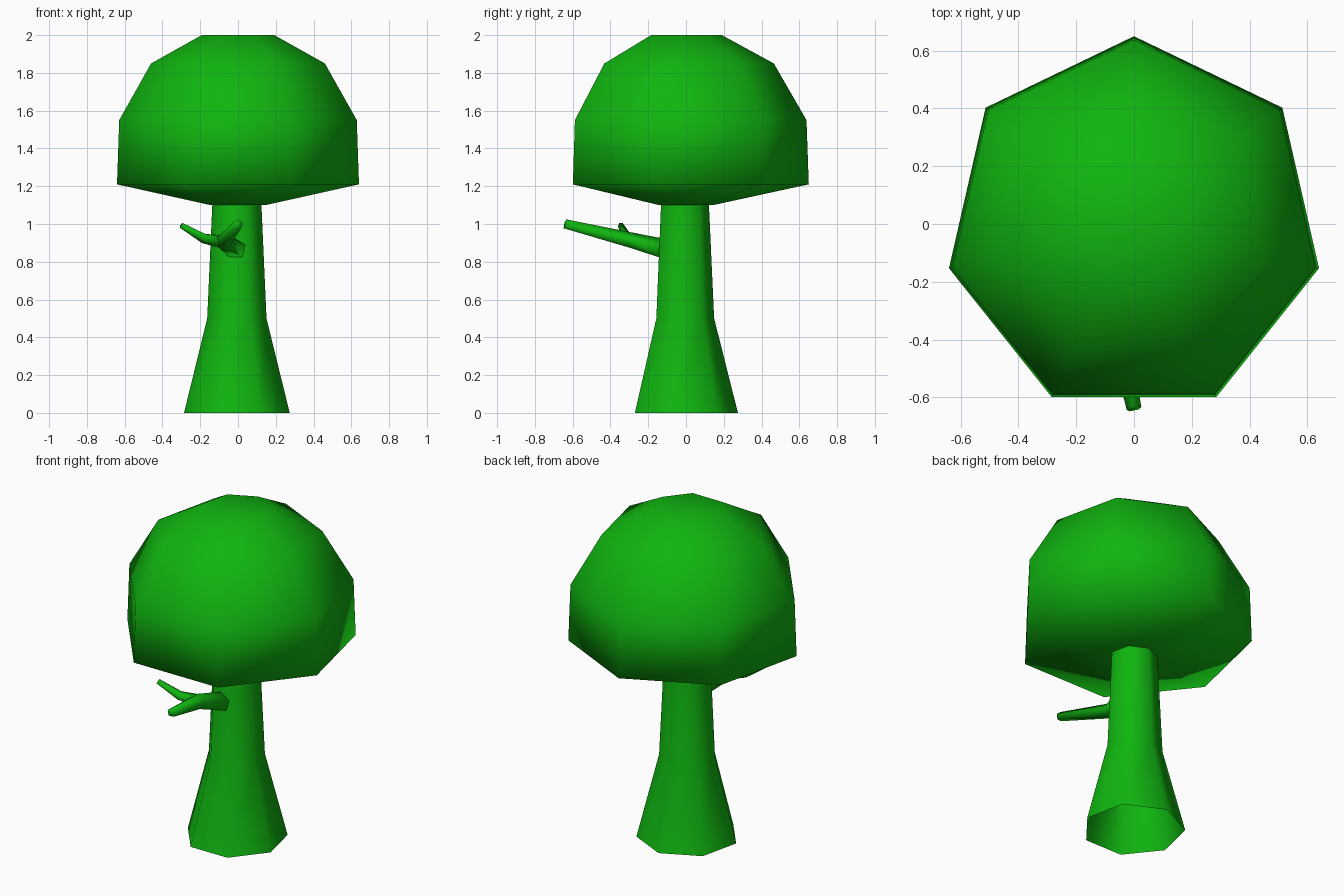
import bpy, bmesh, math
from mathutils import Vector

cube = bpy.data.objects.get("Cube")
if cube:
    bpy.data.objects.remove(cube)

green = bpy.data.materials.new("leaf_green")
green.use_nodes = True
colour = (0.005, 0.46, 0.005, 1)
green.diffuse_color = colour
green.node_tree.nodes["Principled BSDF"].inputs["Base Color"].default_value = colour


def loft(name, rings, sides, side=Vector((1, 0, 0)), cap_start=True, cap_end=True):
    """Skin polygon rings given as (centre, radius, axis)."""
    bm = bmesh.new()
    loops = []
    for centre, radius, axis in rings:
        axis = Vector(axis).normalized()
        u = (side - axis * side.dot(axis)).normalized()
        v = axis.cross(u)
        loop = []
        for i in range(sides):
            a = math.pi / 2 + math.tau * i / sides
            loop.append(bm.verts.new(Vector(centre) + radius * (u * math.cos(a) + v * math.sin(a))))
        loops.append(loop)
    for low, high in zip(loops, loops[1:]):
        for i in range(sides):
            j = (i + 1) % sides
            bm.faces.new((low[i], low[j], high[j], high[i]))
    if cap_start:
        bm.faces.new(loops[0][::-1])
    if cap_end:
        bm.faces.new(loops[-1])
    mesh = bpy.data.meshes.new(name)
    bm.to_mesh(mesh)
    bm.free()
    mesh.materials.append(green)
    mesh.shade_smooth()
    obj = bpy.data.objects.new(name, mesh)
    bpy.context.collection.objects.link(obj)
    return obj


def upright(name, x, y, profile, **caps):
    """Seven-sided vertical form from (radius, height) pairs."""
    return loft(name, [((x, y, z), r, (0, 0, 1)) for r, z in profile], 7, **caps)


def limb(name, points, side):
    """Five-sided limb through (x, y, z, radius) points."""
    pos = [Vector(p[:3]) for p in points]
    last = len(pos) - 1
    rings = [(pos[i], points[i][3], pos[min(i + 1, last)] - pos[max(i - 1, 0)])
             for i in range(len(pos))]
    return loft(name, rings, 5, side)


# Domed crown with a shallow tapered underside
upright("crown", 0, -0.007,
        [(0.15, 1.1), (0.657, 1.21), (0.645, 1.55), (0.472, 1.85), (0.197, 2.0)])

# Flared trunk, open at the ground
upright("trunk", -0.006, -0.012, [(0.287, 0), (0.161, 0.5), (0.133, 1.11)],
        cap_start=False, cap_end=False)

# Bent main branch and its side twig
limb("main_branch", [(0, -0.1, 0.86, 0.058), (-0.075, -0.29, 0.91, 0.045),
                     (0, -0.64, 0.998, 0.027)], Vector((1, 0, 0)))
limb("side_twig", [(-0.06, -0.27, 0.905, 0.04), (-0.18, -0.31, 0.925, 0.028),
                   (-0.3, -0.345, 0.994, 0.016)], Vector((0, 1, 0)))
